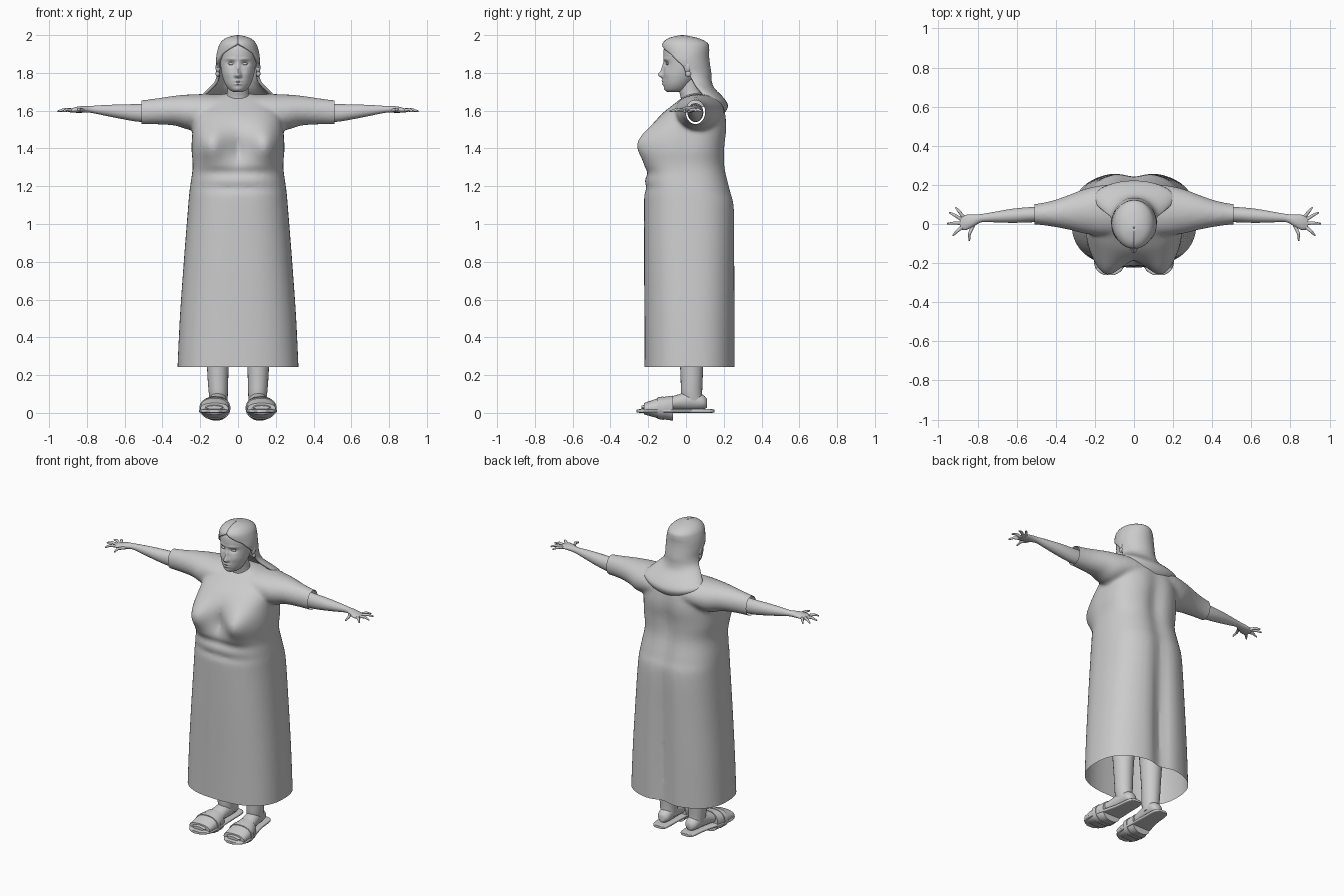
import bpy, bmesh, math
from mathutils import Vector

if "Cube" in bpy.data.objects:
    bpy.data.objects.remove(bpy.data.objects["Cube"])

clay = bpy.data.materials.new("plain_grey")
clay.use_nodes = True
GREY = (0.6, 0.6, 0.6, 1)
clay.diffuse_color = GREY
clay.node_tree.nodes["Principled BSDF"].inputs["Base Color"].default_value = GREY


def smooth_rows(rows, steps):
    """Catmull-Rom interpolation through rows of numbers."""
    out = []
    for i in range(len(rows) - 1):
        a, b, c, d = (rows[min(max(i + k, 0), len(rows) - 1)] for k in (-1, 0, 1, 2))
        for s in range(steps):
            t = s / steps
            out.append([q + 0.5 * t * (r - p + t * (2*p - 5*q + 4*r - w + t * (3*(q - r) + w - p)))
                        for p, q, r, w in zip(a, b, c, d)])
    return out + [list(rows[-1])]


def loft(bm, rings, axis="z", sides=24, steps=4, power=1.0):
    """Rings are (position, centre a, centre b, radius a, radius b) along an axis."""
    loops = []
    for pos, ca, cb, ra, rb in smooth_rows(rings, steps):
        loop = []
        for k in range(sides):
            c, s = math.cos(math.tau * k / sides), math.sin(math.tau * k / sides)
            a = ca + ra * math.copysign(abs(c) ** power, c)
            b = cb + rb * math.copysign(abs(s) ** power, s)
            loop.append(bm.verts.new({"x": (pos, a, b), "y": (a, pos, b), "z": (a, b, pos)}[axis]))
        loops.append(loop)
    for lo, hi in zip(loops, loops[1:]):
        for k in range(sides):
            bm.faces.new((lo[k], lo[k - 1], hi[k - 1], hi[k]))
    bm.faces.new(loops[0])
    bm.faces.new(loops[-1][::-1])


def front_back(rows):
    """Turn (z, half width, front y, back y) into loft rings."""
    return [(z, 0, (f + b) / 2, w, (b - f) / 2) for z, w, f, b in rows]


def sculpt(bm, bumps, side, mid):
    """Push soft mirrored bumps (x, z, width, height, dy) into the front or back."""
    for v in bm.verts:
        x, y, z = v.co
        weight = min(1, max(0, side * (y - mid) / 0.05))
        for bx, bz, sx, sz, dy in bumps:
            v.co.y += weight * dy * math.exp(-((abs(x) - bx) / sx) ** 2 - ((z - bz) / sz) ** 2)


def ball(bm, centre, size):
    made = bmesh.ops.create_uvsphere(bm, u_segments=16, v_segments=10, radius=1)["verts"]
    bmesh.ops.scale(bm, vec=size, verts=made)
    bmesh.ops.translate(bm, vec=centre, verts=made)


def bone(bm, p, q, r, r2):
    p, q = Vector(p), Vector(q)
    made = bmesh.ops.create_cone(bm, segments=10, radius1=r, radius2=r2, depth=(q - p).length)["verts"]
    bmesh.ops.rotate(bm, verts=made, matrix=(q - p).to_track_quat("Z", "Y").to_matrix())
    bmesh.ops.translate(bm, vec=(p + q) / 2, verts=made)
    ball(bm, q, (r2, r2, r2))


def shade(obj):
    bpy.ops.object.select_all(action="DESELECT")
    obj.select_set(True)
    bpy.context.view_layer.objects.active = obj
    bpy.ops.object.shade_smooth_by_angle(angle=math.radians(50))


def finish(name, bm, side=1):
    if side < 0:
        bmesh.ops.scale(bm, vec=(-1, 1, 1), verts=bm.verts)
    bmesh.ops.recalc_face_normals(bm, faces=bm.faces)
    mesh = bpy.data.meshes.new(name)
    bm.to_mesh(mesh)
    bm.free()
    mesh.materials.append(clay)
    obj = bpy.data.objects.new(name, mesh)
    bpy.context.collection.objects.link(obj)
    shade(obj)
    return obj


# Dress: body and sleeves fused into one skin, then opened at hem and cuffs
bm = bmesh.new()
loft(bm, front_back([
    (0.2, .322, -.22, .265), (0.5, .308, -.22, .265), (0.8, .287, -.222, .265), (1.08, .265, -.222, .262),
    (1.18, .256, -.22, .24), (1.3, .24, -.215, .212), (1.4, .246, -.19, .21), (1.5, .24, -.18, .22),
    (1.57, .23, -.14, .215), (1.63, .2, -.07, .2), (1.675, .14, -.01, .15), (1.693, .05, .03, .1)]),
    sides=80, steps=8, power=0.8)
sculpt(bm, [(.15, 1.42, .09, .095, -.095), (0, 1.39, .025, .06, .015),
            (0, 1.27, .19, .022, .018), (0, 1.19, .19, .02, .012)], -1, .02)
sculpt(bm, [(0, .5, .06, .8, -.035), (0, 1.42, .05, .15, -.012)], 1, .02)
half = [(.15, .07, 1.6, .13, .088), (.25, .065, 1.592, .115, .094), (.33, .06, 1.6, .09, .08),
        (.42, .053, 1.597, .066, .07), (.51, .05, 1.592, .052, .064), (.57, .05, 1.592, .05, .064)]
loft(bm, [(-r[0], *r[1:]) for r in half[::-1]] + [(0, .07, 1.597, .13, .085)] + half, "x", 40, 5)
dress = finish("dress", bm)
remesh = dress.modifiers.new("fuse", "REMESH")
remesh.mode = "VOXEL"
remesh.voxel_size = 0.011
relax = dress.modifiers.new("relax", "SMOOTH")
relax.factor, relax.iterations = 0.5, 8
fused = bpy.data.meshes.new_from_object(dress.evaluated_get(bpy.context.evaluated_depsgraph_get()))
dress.modifiers.clear()
bm = bmesh.new()
bm.from_mesh(fused)
for co, no in (((0, 0, .243), (0, 0, -1)), ((.51, 0, 0), (1, 0, 0)), ((-.51, 0, 0), (-1, 0, 0))):
    bmesh.ops.bisect_plane(bm, geom=bm.verts[:] + bm.edges[:] + bm.faces[:],
                           plane_co=co, plane_no=no, clear_outer=True)
bm.to_mesh(fused)
bm.free()
dress.data = fused
if not fused.materials:
    fused.materials.append(clay)
shade(dress)

# Head with sculpted face
bm = bmesh.new()
loft(bm, front_back([
    (1.698, .02, -.095, -.05), (1.71, .045, -.11, 0), (1.74, .067, -.119, .03), (1.78, .082, -.121, .06),
    (1.82, .09, -.118, .08), (1.86, .094, -.117, .09), (1.9, .095, -.12, .095), (1.94, .088, -.112, .085),
    (1.97, .06, -.08, .06), (1.983, .02, -.03, .02)]), sides=112, steps=9)
sculpt(bm, [(0, 1.79, .014, .017, -.024), (0, 1.82, .011, .03, -.012), (.012, 1.785, .008, .008, -.008),
            (.036, 1.85, .02, .013, .014), (.035, 1.873, .03, .009, -.005), (.05, 1.8, .022, .025, -.005),
            (0, 1.757, .022, .006, -.008), (0, 1.741, .02, .006, -.008), (0, 1.714, .02, .012, -.004)],
       -1, -.03)
finish("head", bm)

bm = bmesh.new()
loft(bm, [(1.62, 0, .05, .085, .075), (1.67, 0, .035, .064, .063),
          (1.71, 0, .02, .056, .058), (1.78, 0, .01, .055, .056)], sides=32)
finish("neck", bm)

# Hair: arcs wrapped around the back, (z, half width, centre y, depth, half angle, side lift)
bm = bmesh.new()
rows = smooth_rows([
    (2.0, .004, -.02, .004, 180, 0), (1.993, .04, -.018, .045, 180, 0), (1.98, .072, -.012, .088, 180, 0),
    (1.957, .095, -.004, .12, 179, 0), (1.93, .106, -.002, .125, 158, 0), (1.9, .113, 0, .122, 132, 0),
    (1.87, .116, 0, .124, 116, 0), (1.84, .115, .008, .12, 104, 0), (1.8, .112, .02, .114, 95, 0),
    (1.76, .12, .036, .1, 90, 0), (1.72, .145, .06, .09, 92, .01), (1.67, .185, .1, .098, 96, .02),
    (1.63, .205, .125, .097, 98, .035), (1.595, .2, .13, .08, 94, .05), (1.572, .17, .13, .055, 88, .06)], 3)
N = 40
grid = []
for z, w, cy, d, a, lift in rows:
    angles = [math.radians(a) * (2 * k / N - 1) for k in range(N + 1)]
    grid.append([bm.verts.new((w * math.sin(t), cy + d * math.cos(t), z + lift * math.sin(t) ** 2))
                 for t in angles])
for lo, hi in zip(grid, grid[1:]):
    for k in range(N):
        bm.faces.new((lo[k], hi[k], hi[k + 1], lo[k + 1]))
hair = finish("hair", bm)
thick = hair.modifiers.new("thickness", "SOLIDIFY")
thick.thickness = 0.016
thick.offset = -1

for side, label in ((1, "left"), (-1, "right")):
    # Eye, ear and earring
    bm = bmesh.new()
    ball(bm, (.036, -.096, 1.848), (.016, .011, .007))
    finish(label + "_eye", bm, side)
    bm = bmesh.new()
    ball(bm, (.106, .008, 1.828), (.013, .018, .028))
    finish(label + "_ear", bm, side)
    bm = bmesh.new()
    ball(bm, (.108, .012, 1.795), (.011, .016, .016))
    finish(label + "_earring", bm, side)

    # Arm with palm and spread fingers
    bm = bmesh.new()
    loft(bm, [(.4, .05, 1.59, .042, .05), (.52, .048, 1.588, .039, .047), (.62, .042, 1.595, .036, .038),
              (.72, .035, 1.603, .026, .026), (.78, .03, 1.607, .021, .018), (.82, .018, 1.607, .03, .018),
              (.86, .008, 1.604, .039, .015), (.89, .006, 1.6, .033, .009)], "x", 24, 4)
    finish(label + "_arm", bm, side)
    bm = bmesh.new()
    for base, mid, tip in (((.87, .035), (.893, .062), (.91, .083)), ((.88, .022), (.915, .044), (.942, .058)),
                           ((.885, .004), (.92, .005), (.953, .002)), ((.88, -.016), (.906, -.038), (.925, -.058)),
                           ((.82, -.004), (.842, -.05), (.842, -.083))):
        bone(bm, (*base, 1.601), (*mid, 1.606), .0095, .008)
        bone(bm, (*mid, 1.606), (*tip, 1.597), .008, .0045)
    finish(label + "_fingers", bm, side)

    # Leg and foot
    bm = bmesh.new()
    loft(bm, [(.05, .1, .04, .045, .052), (.1, .104, .03, .05, .056), (.17, .106, .03, .054, .058),
              (.26, .107, .03, .058, .062), (.42, .107, .03, .068, .072), (.7, .107, .03, .085, .09)])
    finish(label + "_leg", bm, side)
    bm = bmesh.new()
    loft(bm, [(.112, .1, .05, .02, .022), (.09, .1, .057, .04, .038), (.03, .103, .065, .046, .05),
              (-.04, .11, .056, .05, .042), (-.12, .12, .042, .06, .03), (-.19, .125, .035, .06, .018),
              (-.236, .125, .028, .04, .01)], "y")
    finish(label + "_foot", bm, side)

    # Slide sandal
    bm = bmesh.new()
    loft(bm, [(.15, .1, .01, .025, .008), (.125, .1, .01, .047, .01), (.02, .105, .01, .056, .01),
              (-.1, .118, .01, .074, .01), (-.18, .124, .01, .082, .01), (-.235, .126, .01, .065, .01),
              (-.262, .126, .01, .025, .008)], "y", 32, 4, .45)
    finish(label + "_sole", bm, side)
    bm = bmesh.new()
    loft(bm, [(-.07, .116, .025, .066, .066), (-.14, .122, .025, .077, .055),
              (-.222, .125, .022, .074, .03)], "y", 32, 4, .85)
    loft(bm, [(-.12, .12, .025, .079, .062), (-.15, .122, .025, .082, .057)], "y", 32, 2, .85)
    finish(label + "_strap", bm, side)
